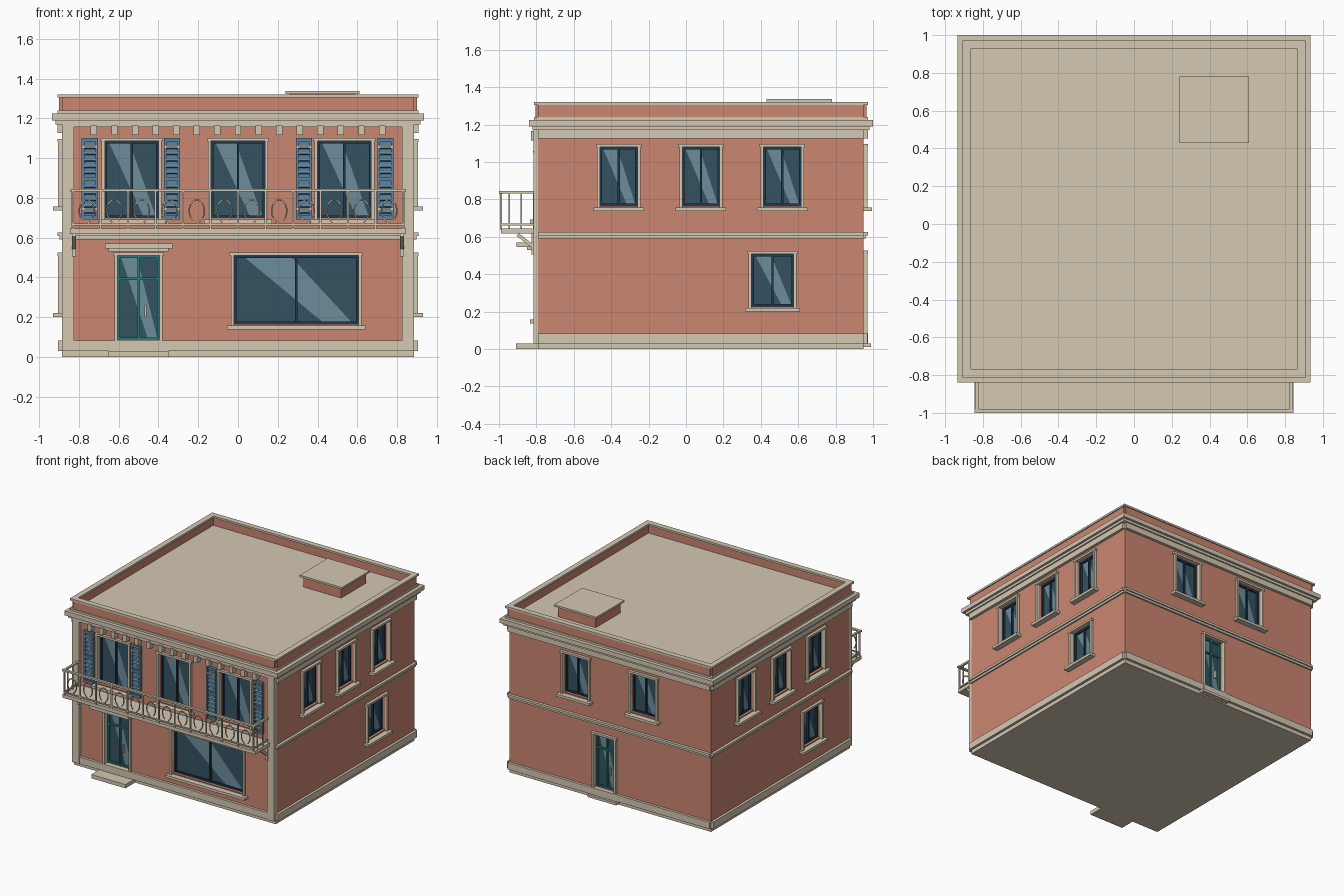
import bpy, bmesh, math
from mathutils import Matrix, Vector

if "Cube" in bpy.data.objects:
    bpy.data.objects.remove(bpy.data.objects["Cube"])

HX, HY, CY = 0.885, 0.87, 0.08          # body half sizes and centre
FRONT, RIGHT, BACK, LEFT = 0, 1, 2, 3
COL = dict(red=(0.60, 0.24, 0.165, 1), cream=(0.66, 0.58, 0.45, 1), glass=(0.035, 0.085, 0.12, 1),
           streak=(0.15, 0.27, 0.33, 1), sash=(0.015, 0.04, 0.075, 1), teal=(0.02, 0.2, 0.19, 1),
           blue=(0.11, 0.23, 0.34, 1))
MATS = {}
for n, c in COL.items():
    MATS[n] = bpy.data.materials.new(n)
    MATS[n].diffuse_color = c
parts = {}


def mesh(name, mat):
    if name not in parts:
        parts[name] = (bmesh.new(), mat)
    return parts[name][0]


def face_matrix(f):
    d = HY if f % 2 == 0 else HX
    return (Matrix.Translation((0, CY, 0)) @ Matrix.Rotation(f * math.pi / 2, 4, 'Z')
            @ Matrix.Translation((0, -d, 0)))


def half(f):
    return HX if f % 2 == 0 else HY


def box(name, mat, f, u0, u1, d0, d1, z0, z1, tilt=0):
    """Box on facade f: u along the wall, d outward from it, z up."""
    m = (face_matrix(f) @ Matrix.Translation(((u0 + u1) / 2, -(d0 + d1) / 2, (z0 + z1) / 2))
         @ Matrix.Rotation(tilt, 4, 'X') @ Matrix.Diagonal((u1 - u0, d1 - d0, z1 - z0, 1)))
    bmesh.ops.create_cube(mesh(name, mat), size=1, matrix=m)


def slab(name, mat, over, z0, z1):
    box(name, mat, FRONT, -HX - over, HX + over, -2 * HY - over, over, z0, z1)


def opening(f, u, w, z0, z1, sash='sash', name='window', sill=True):
    """Recessed glazing with reflection, sash bars, surround and sill."""
    a, b, t = u - w / 2, u + w / 2, 0.012
    box('opening_cutter', 'red', f, a, b, -0.05, 0.05, z0, z1)
    box('glass', 'glass', f, a - .005, b + .005, -0.06, -0.035, z0 - .005, z1 + .005)
    bm, m = mesh('glass_reflection', 'streak'), face_matrix(f)
    quad = [(0.72, 0.02), (0.95, 0.02), (0.46, 0.98), (0.08, 0.98)]
    bm.faces.new([bm.verts.new(m @ Vector((a + p * w, 0.034, z0 + q * (z1 - z0)))) for p, q in quad])
    for p, q in ((a, a + t), (b - t, b), (u - t / 2, u + t / 2)):
        box(name + '_sash', sash, f, p, q, -0.04, -0.02, z0, z1)
    for p, q in ((z0, z0 + t), (z1 - t, z1)):
        box(name + '_sash', sash, f, a, b, -0.04, -0.021, p, q)
    s = 0.016
    for p, q in ((a - s, a), (b, b + s)):
        box(name + '_surround', 'cream', f, p, q, -0.01, 0.02, z0 - s, z1)
    box(name + '_surround', 'cream', f, a - s - .006, b + s + .006, -0.01, 0.022, z1, z1 + s)
    if sill:
        box('window_sill', 'cream', f, a - .035, b + .035, -0.03, 0.045, z0 - .028, z0 - .008)


def door(f, u, w):
    opening(f, u, w, 0.085, 0.51, 'teal', 'door', False)
    box('door_sash', 'teal', f, u - w / 2, u + w / 2, -0.04, -0.019, 0.388, 0.4)
    box('door_handle', 'cream', f, u + .03, u + .04, -0.025, -0.005, 0.2, 0.26)
    box('door_threshold', 'cream', f, u - w / 2 - .016, u + w / 2 + .016, -0.01, 0.022, 0.03, 0.085)


# Body, cornice and roof
slab('base', 'cream', 0, 0, 0.03)
slab('walls', 'red', 0, 0.03, 1.19)
slab('cornice', 'cream', 0.05, 1.19, 1.225)
slab('roof', 'cream', 0.022, 1.225, 1.24)

# Trim repeated on each facade
for f in range(4):
    h = half(f)
    box('plinth', 'cream', f, -h, h, -0.01, 0.02, 0.03, 0.083)
    box('parapet', 'red', f, -h, h, -0.012, 0.014, 1.235, 1.307)
    box('parapet_cap', 'cream', f, -h - .022, h + .022, -0.022, 0.022, 1.305, 1.32)
    box('string_course', 'cream', f, -h, h, -0.01, 0.012, 0.59, 0.607)
    box('string_course', 'cream', f, -h, h, -0.01, 0.022, 0.607, 0.625)
    if f != FRONT:
        box('frieze', 'cream', f, -h, h, -0.01, 0.022, 1.125, 1.175)
    box('frieze', 'cream', f, -h - .03, h + .03, -0.01, 0.032, 1.17, 1.195)

# Side and back openings (left and right match by rotation)
for f in (RIGHT, LEFT):
    for u in (-0.44, 0, 0.435):
        opening(f, u, 0.2, 0.765, 1.08)
    opening(f, 0.383, 0.225, 0.228, 0.508)
for u in (-0.297, 0.297):
    opening(BACK, u, 0.22, 0.765, 1.08)
door(BACK, -0.045, 0.18)
box('back_step', 'cream', BACK, -0.17, 0.08, 0, 0.04, 0.01, 0.03)

# Front openings
for u in (-0.535, 0, 0.535):
    opening(FRONT, u, 0.27, 0.7, 1.085)
opening(FRONT, 0.2925, 0.625, 0.165, 0.51)
door(FRONT, -0.5, 0.21)
box('front_step', 'cream', FRONT, -0.65, -0.35, -0.01, 0.12, 0, 0.03)
box('door_canopy', 'cream', FRONT, -0.67, -0.33, -0.01, 0.115, 0.545, 0.57)
box('door_canopy', 'cream', FRONT, -0.65, -0.35, -0.01, 0.06, 0.53, 0.545)

# Corner pilasters and dentils
for s in (-1, 1):
    c = s * 0.855
    box('pilaster', 'cream', FRONT, c - .03, c + .03, -0.01, 0.025, 0.03, 1.18)
for i in range(-7, 8):
    box('dentil', 'cream', FRONT, i * .1035 - .016, i * .1035 + .016, -0.01, 0.04, 1.115, 1.165)
box('dentil_band', 'cream', FRONT, -0.83, 0.83, -0.01, 0.025, 1.155, 1.18)

# Louvred shutters with hinge straps
for c in (-0.745, -0.332, 0.332, 0.742):
    a, b = c - .041, c + .041
    box('shutter_panel', 'blue', FRONT, a + .01, b - .01, 0, 0.012, 0.695, 1.095)
    for p, q in ((a, a + .013), (b - .013, b)):
        box('shutter_frame', 'blue', FRONT, p, q, 0, 0.024, 0.69, 1.1)
    for z in (0.69, 0.885, 1.08):
        box('shutter_frame', 'blue', FRONT, a, b, 0, 0.023, z, z + .02)
    for i in range(5):
        for z in (0.722, 0.92):
            box('shutter_slat', 'blue', FRONT, a + .01, b - .01, 0.006, 0.021,
                z + i * .032, z + i * .032 + .012, math.radians(-25))
    for z in (0.738, 1.05):
        box('shutter_hinge', 'cream', FRONT, a + .004, b - .004, 0.02, 0.028, z, z + .01)

# Balcony slab, braces and railing
box('balcony_slab', 'cream', FRONT, -0.845, 0.845, -0.01, 0.2, 0.617, 0.645)
for s in (-1, 1):
    c = s * 0.825
    box('balcony_brace', 'cream', FRONT, c - .01, c + .01, -0.015, 0.125, 0.56, 0.578, math.radians(-38))
    box('balcony_brace', 'cream', FRONT, c - .01, c + .01, 0, 0.035, 0.505, 0.617)
    c = s * 0.832
    box('balcony_rail', 'cream', FRONT, c - .008, c + .008, 0, 0.21, 0.832, 0.845)
    box('balcony_rail', 'cream', FRONT, c - .005, c + .005, 0, 0.2, 0.66, 0.67)
    for d in (0.025, 0.09, 0.155):
        box('balcony_post', 'cream', FRONT, c - .004, c + .004, d - .004, d + .004, 0.64, 0.835)
box('balcony_rail', 'cream', FRONT, -0.845, 0.845, 0.19, 0.21, 0.832, 0.845)
box('balcony_rail', 'cream', FRONT, -0.836, 0.836, 0.195, 0.205, 0.66, 0.67)
for i in range(-6, 7):
    u = i * .1383
    box('balcony_post', 'cream', FRONT, u - .005, u + .005, 0.195, 0.205, 0.64, 0.835)

# Railing scrolls: open loops, mirrored about the middle
cu = bpy.data.curves.new('railing_scroll', 'CURVE')
cu.dimensions, cu.bevel_depth, cu.bevel_resolution = '3D', 0.0045, 1
for i in range(12):
    c, s = (i - 5.5) * .1383, (1 if i % 2 else -1)
    pts = []
    for k in range(19):
        t = math.radians(-60 + 300 * k / 18)
        pts.append((c + s * .038 * math.cos(t), 0.735 + 0.055 * math.sin(t)))
    pts.append((c - s * .005, 0.668))
    sp = cu.splines.new('POLY')
    sp.points.add(len(pts) - 1)
    for p, (x, z) in zip(sp.points, pts):
        p.co = (x, CY - HY - 0.2, z, 1)
scroll = bpy.data.objects.new('railing_scroll', cu)
cu.materials.append(MATS['cream'])
bpy.context.collection.objects.link(scroll)

# Roof hatch
fy = CY - HY
box('roof_hatch', 'red', FRONT, 0.26, 0.59, fy - 0.76, fy - 0.45, 1.23, 1.325)
box('roof_hatch_lid', 'cream', FRONT, 0.24, 0.61, fy - 0.78, fy - 0.43, 1.322, 1.337)

# Turn the collected parts into objects
objs = {}
for n, (bm, mat) in parts.items():
    me = bpy.data.meshes.new(n)
    bm.to_mesh(me)
    bm.free()
    me.materials.append(MATS[mat])
    objs[n] = bpy.data.objects.new(n, me)
    bpy.context.collection.objects.link(objs[n])

# Cut the openings out of walls and plinth-level trim
cutter = objs['opening_cutter']
cutter.hide_render = True
cutter.display_type = 'WIRE'
mod = objs['walls'].modifiers.new('openings', 'BOOLEAN')
mod.object, mod.operation, mod.solver = cutter, 'DIFFERENCE', 'EXACT'

for m in bpy.data.materials:
    if m.users and not m.is_grease_pencil:
        m.use_nodes = True
        m.node_tree.nodes["Principled BSDF"].inputs["Base Color"].default_value = m.diffuse_color
